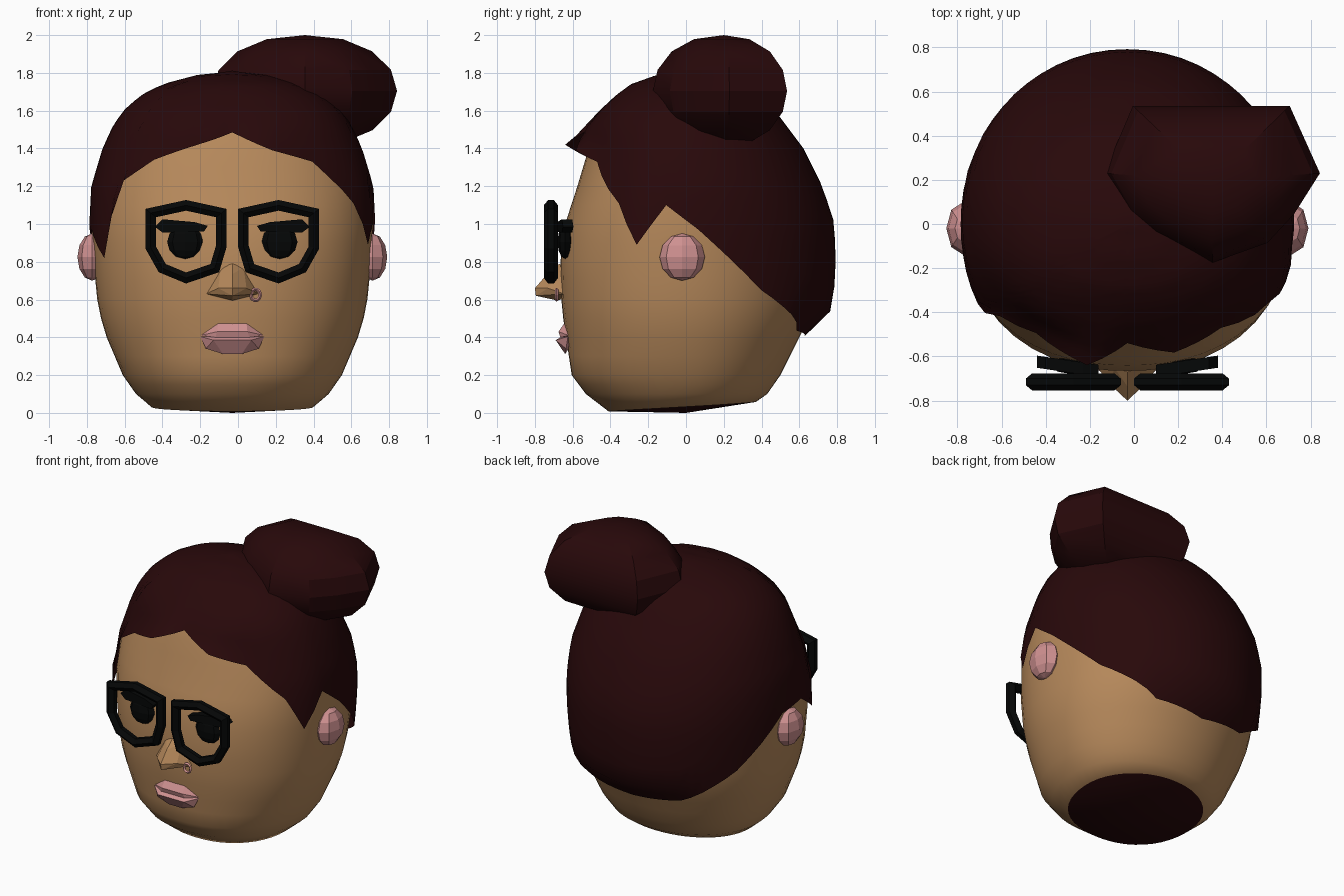
import bpy, bmesh, math
from math import sin, cos, radians, pi

if "Cube" in bpy.data.objects:
    bpy.data.objects.remove(bpy.data.objects["Cube"])

CX = -0.03  # symmetry plane of the head


def mat(name, rgb):
    m = bpy.data.materials.new(name)
    m.diffuse_color = (*rgb, 1)
    m.use_nodes = True
    m.node_tree.nodes["Principled BSDF"].inputs["Base Color"].default_value = m.diffuse_color
    return m


SKIN = mat("skin", (0.47, 0.25, 0.105))
HAIR = mat("dark_hair", (0.021, 0.0025, 0.003))
PINK = mat("pink", (0.62, 0.28, 0.28))
BLACK = mat("black", (0.0015, 0.002, 0.002))


def finish(bm, name, mats, smooth=None):
    bmesh.ops.recalc_face_normals(bm, faces=bm.faces)
    me = bpy.data.meshes.new(name)
    bm.to_mesh(me)
    bm.free()
    ob = bpy.data.objects.new(name, me)
    bpy.context.collection.objects.link(ob)
    for m in mats:
        me.materials.append(m)
    if smooth:
        bpy.ops.object.select_all(action='DESELECT')
        ob.select_set(True)
        bpy.context.view_layer.objects.active = ob
        bpy.ops.object.shade_smooth_by_angle(angle=radians(smooth))
    return ob


def loft(bm, rings, closed=False):
    vs = [[bm.verts.new(p) for p in r] for r in rings]
    n = len(vs[0])
    pairs = list(zip(vs, vs[1:])) + ([(vs[-1], vs[0])] if closed else [])
    for a, b in pairs:
        for i in range(n):
            bm.faces.new((a[i], a[(i + 1) % n], b[(i + 1) % n], b[i]))
    return vs


def fan(bm, ring, centre, mi=0):
    c = bm.verts.new(centre)
    for i, v in enumerate(ring):
        bm.faces.new((v, ring[(i + 1) % len(ring)], c)).material_index = mi


def hull(name, pts, m):
    bm = bmesh.new()
    for x, y, z in pts:
        bm.verts.new((x, y, z))
    bmesh.ops.convex_hull(bm, input=bm.verts)
    return finish(bm, name, [m])


# Head profile: z, half width, front depth, back depth of skin, back depth of hair
PROFILE = [(.03, .43, .41, .37, .37), (.10, .51, .53, .43, .43), (.2, .58, .605, .5, .5),
           (.4, .665, .635, .6, .61), (.5, .695, .65, .65, .74), (.6, .715, .66, .68, .77),
           (.8, .735, .665, .73, .78), (1.0, .745, .64, .74, .775), (1.2, .735, .575, .69, .71),
           (1.4, .675, .515, .59, .61), (1.52, .62, .49, .5, .52), (1.6, .565, .44, .45, .46),
           (1.68, .475, .36, .37, .38), (1.74, .36, .28, .26, .27), (1.79, .17, .14, .11, .12),
           (1.805, .01, .01, .01, .01)]


def surf(az, z, back, off=0.0):
    """Point on the head at azimuth az (0 = front, + towards +x) and height z."""
    row = PROFILE[0] if z <= PROFILE[0][0] else PROFILE[-1]
    for a, b in zip(PROFILE, PROFILE[1:]):
        if a[0] <= z <= b[0]:
            t = (z - a[0]) / (b[0] - a[0])
            row = [p + (q - p) * t for p, q in zip(a, b)]
    dx, dy = sin(az), -cos(az)
    ry, n = (row[2], 2.22) if dy < 0 else (row[back], 2.05)
    r = ((abs(dx) / row[1]) ** n + (abs(dy) / ry) ** n) ** (-1 / n) + off
    return (CX + dx * r, dy * r, z)


# Head with dark neck opening
bm = bmesh.new()
N = 48
zs = sorted([p[0] for p in PROFILE[:-1]] + [.15, .3, .7, .9, 1.1, 1.3])
rings = []
for k, z in enumerate(zs):
    ring = [surf(2 * pi * i / N, z, 3, -.02 if z > 1.45 else 0) for i in range(N)]
    if k == 0:
        ring = [(x, y, .033 - .025 * cos(2 * pi * i / N)) for i, (x, y, _) in enumerate(ring)]
    rings.append(ring)
vs = loft(bm, rings)
fan(bm, vs[0], (CX, 0, 0), 1)
fan(bm, vs[-1], (CX, 0, 1.785))
finish(bm, "head", [SKIN, HAIR], 40)

# Hair cap: hairline as azimuth, height, outward push
RIM = [(0, 1.485, .03), (20, 1.39, .07), (42, 1.33, .01), (61, 1.11, 0), (70, .89, .01),
       (82, 1.10, 0), (95, .97, 0), (122, .65, 0), (150, .435, 0), (180, .40, 0), (210, .435, 0),
       (238, .65, 0), (265, .95, 0), (281, .97, 0), (298, .82, .018), (306, 1.23, .02),
       (320, 1.34, .03), (344, 1.42, .13), (360, 1.485, .03)]
cols = []
for a, b in zip(RIM, RIM[1:]):
    n = max(2, round((b[0] - a[0]) / 6))
    cols += [[p + (q - p) * i / n for p, q in zip(a, b)] for i in range(n)]
bm = bmesh.new()
ROWS = 18
rings = []
for j in range(ROWS, 0, -1):
    s = j / ROWS
    rings.append([surf(radians(a), 1.805 - (1.805 - z) * s ** 1.8, 4, .012 + push * s ** 7)
                  for a, z, push in cols])
vs = loft(bm, rings)
fan(bm, vs[-1], (CX, 0, 1.812))
finish(bm, "hair_cap", [HAIR], 50)

# Bun: low-poly outline swept over a rounded height
OUT = [(.35, .34), (.487, .035), (.37, -.15), (.25, -.28), (0, -.37), (-.27, -.24),
       (-.39, -.14), (-.49, .035), (-.36, .34)]
bm = bmesh.new()
rings = []
for d in (-68, -45, -22, 0, 22, 45, 68):
    c = cos(radians(d)) ** .9
    rings.append([(.355 + x * c, .195 + y * c, 1.705 + .295 * sin(radians(d))) for x, y in OUT])
vs = loft(bm, rings)
fan(bm, vs[0], (.355, .2, 1.41))
fan(bm, vs[-1], (.355, .2, 2.0))
finish(bm, "hair_bun", [HAIR], 25)


def ball(name, centre, radii, m, seg=8, rings=6):
    bm = bmesh.new()
    bmesh.ops.create_uvsphere(bm, u_segments=seg, v_segments=rings, radius=1)
    for v in bm.verts:
        v.co = [c + p * r for c, p, r in zip(centre, v.co, radii)]
    return finish(bm, name, [m])


FRAME = [(.03, 1.08), (.245, 1.127), (.46, 1.08), (.46, .87), (.39, .745),
         (.245, .685), (.07, .745), (.03, .88)]
SECTION = [(1.0, -.015), (1.0, .015), (.87, .038), (.74, .015), (.74, -.015), (.87, -.038)]
LASH = [(.13, .99), (.15, .96), (.37, .955), (.41, .985), (.37, 1.025), (.2, 1.01)]

for side, sg in (("left", -1), ("right", 1)):
    # Ears
    ball(side + "_ear", (CX + sg * .742, -.02, .825), (.078, .12, .125), PINK)
    # Glasses frames
    bm = bmesh.new()
    loft(bm, [[(CX + sg * (.245 + (x - .245) * k), -.715 + y, .91 + (z - .91) * k)
               for k, y in SECTION] for x, z in FRAME], closed=True)
    finish(bm, side + "_glasses_frame", [BLACK])
    # Eyes and lashes
    ball(side + "_eye", (CX + sg * .25, -.64, .905), (.095, .04, .09), BLACK)
    hull(side + "_lash", [(CX + sg * x, y + .15 * (x - .25), z) for x, z in LASH
                          for y in (-.675, -.62)], BLACK)

# Nose
hull("nose", [(CX, -.67, .79), (CX, -.735, .735), (CX, -.80, .66), (CX, -.795, .62),
              (CX, -.68, .595), (CX, -.6, .62)]
     + [(CX + s * x, y, z) for s in (-1, 1)
        for x, y, z in ((.06, -.65, .77), (.075, -.73, .66), (.14, -.645, .63))], SKIN)

# Nose ring
bm = bmesh.new()
loft(bm, [[(.093 + (.025 + .009 * cos(b)) * cos(a), -.685 + .009 * sin(b),
            .625 + (.03 + .009 * cos(b)) * sin(a))
           for b in (0, pi / 2, pi, 3 * pi / 2)]
          for a in [2 * pi * i / 10 for i in range(10)]], closed=True)
finish(bm, "nose_ring", [PINK])

# Lips
hull("upper_lip", [(CX + s * x, y, z) for s in (-1, 1) for x, y, z in
                   ((.17, -.62, .41), (.075, -.645, .473), (.08, -.675, .43),
                    (.09, -.665, .40), (.1, -.6, .40))], PINK)
hull("lower_lip", [(CX + s * x, y, z) for s in (-1, 1) for x, y, z in
                   ((.17, -.625, .405), (.14, -.635, .34), (.1, -.69, .385),
                    (.08, -.665, .40), (.05, -.64, .312), (.1, -.6, .37))], PINK)
